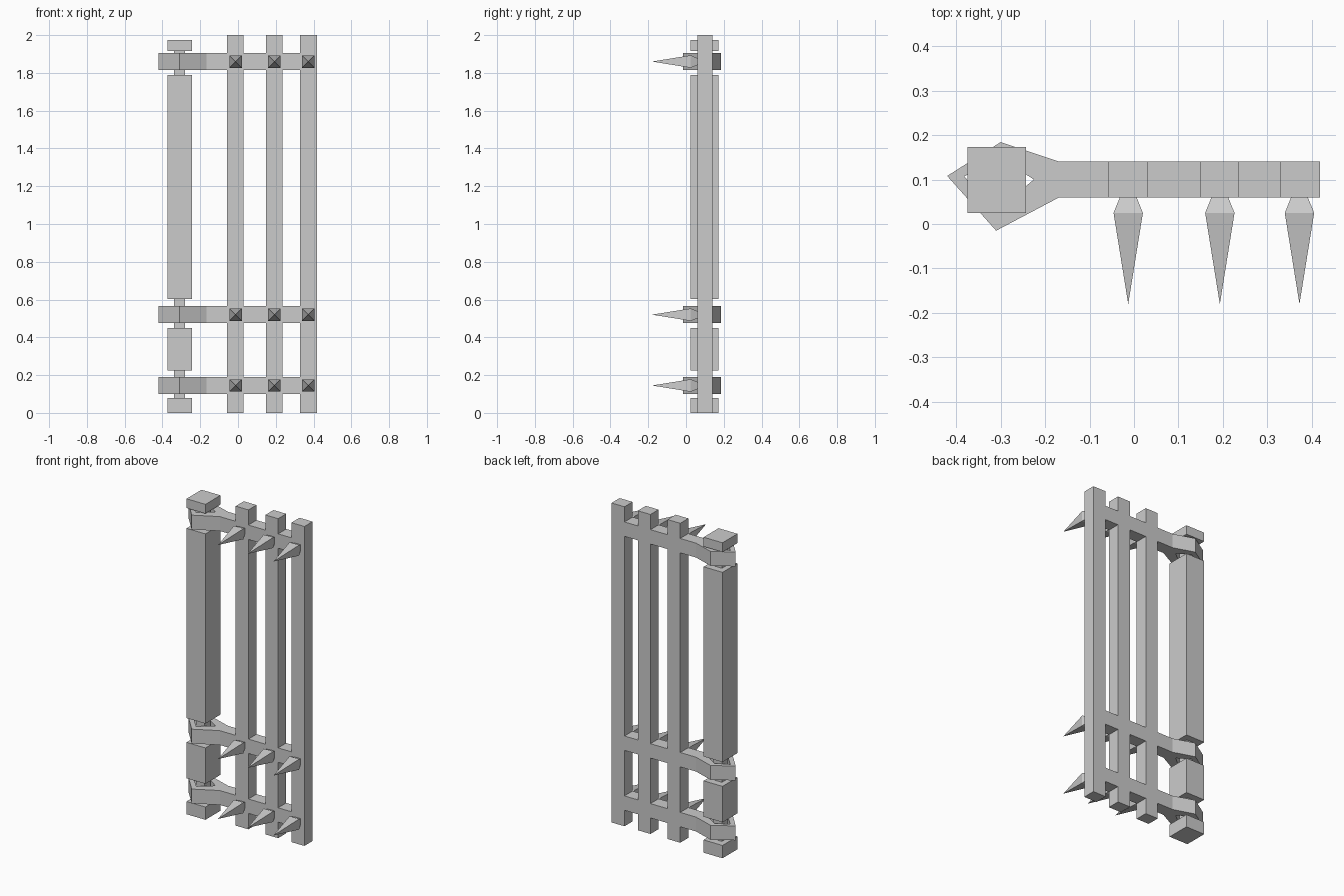
import bpy
import bmesh

cube = bpy.data.objects.get("Cube")
if cube:
    bpy.data.objects.remove(cube, do_unlink=True)

# One plain grey for everything
GREY = (0.6, 0.6, 0.6, 1.0)
mat = bpy.data.materials.new("plain grey")
mat.use_nodes = True
mat.diffuse_color = GREY
mat.node_tree.nodes["Principled BSDF"].inputs["Base Color"].default_value = GREY


def finish(name, bm):
    bmesh.ops.recalc_face_normals(bm, faces=bm.faces[:])
    mesh = bpy.data.meshes.new(name)
    bm.to_mesh(mesh)
    bm.free()
    mesh.materials.append(mat)
    obj = bpy.data.objects.new(name, mesh)
    bpy.context.collection.objects.link(obj)
    return obj


def box(name, x, y, z):
    """Box from (min, max) pairs."""
    bm = bmesh.new()
    bmesh.ops.create_cube(bm, size=1)
    for v in bm.verts:
        v.co = [r[0] + (r[1] - r[0]) * (c + 0.5) for r, c in zip((x, y, z), v.co)]
    return finish(name, bm)


def strap(name, z0, z1):
    """Hinge strap: flared ring around the pin, ending in a flat arm."""
    outer = [(-0.168, 0.14), (-0.30, 0.184), (-0.42, 0.108), (-0.31, -0.015), (-0.168, 0.06)]
    inner = [(-0.225, 0.10), (-0.30, 0.148), (-0.382, 0.107), (-0.31, 0.03)]
    arm = [(-0.058, 0.06), (-0.058, 0.14)]
    bm = bmesh.new()
    o, i, a = ([bm.verts.new((x, y, z0)) for x, y in pts] for pts in (outer, inner, arm))
    faces = [(o[0], o[1], i[1], i[0]), (o[1], o[2], i[2], i[1]),
             (o[2], o[3], i[3], i[2]), (o[3], o[4], i[0], i[3]),
             (o[4], o[0], i[0]), (o[4], a[0], a[1], o[0])]
    bottom = [bm.faces.new(f) for f in faces]
    top = bmesh.ops.extrude_face_region(bm, geom=bottom, use_keep_orig=True)["geom"]
    bmesh.ops.translate(bm, vec=(0, 0, z1 - z0),
                        verts=[g for g in top if isinstance(g, bmesh.types.BMVert)])
    return finish(name, bm)


def spike(name, x, z):
    """Square spike: narrow base, wide shoulder, long point towards the front."""
    bm = bmesh.new()
    rings = []
    for y, r in ((0.062, 0.018), (0.025, 0.033)):
        rings.append([bm.verts.new((x + sx * r, y, z + sz * r))
                      for sx, sz in ((-1, -1), (1, -1), (1, 1), (-1, 1))])
    tip = bm.verts.new((x, -0.18, z))
    base, wide = rings
    bm.faces.new(base)
    for k in range(4):
        n = (k + 1) % 4
        bm.faces.new((base[k], base[n], wide[n], wide[k]))
        bm.faces.new((wide[k], wide[n], tip))
    return finish(name, bm)


DEPTH = (0.06, 0.14)
BARS = [(-0.058, 0.03), (0.148, 0.236), (0.328, 0.418)]
RAILS = [(0.10, 0.19), (0.475, 0.565), (1.815, 1.905)]
SPIKE_X = [-0.013, 0.193, 0.372]

# Upright bars
for n, bar in enumerate(BARS, 1):
    box(f"upright_bar_{n}", bar, DEPTH, (0, 2))

# Cross rails, hinge straps and spikes
for n, (z0, z1) in enumerate(RAILS, 1):
    strap(f"hinge_strap_{n}", z0, z1)
    for k in range(2):
        box(f"cross_rail_{n}_{k + 1}", (BARS[k][1], BARS[k + 1][0]), DEPTH, (z0, z1))
    for k, x in enumerate(SPIKE_X, 1):
        spike(f"spike_{n}_{k}", x, (z0 + z1) / 2)

# Hinge post: square blocks on a thin pin
for n, z in enumerate([(0, 0.08), (0.225, 0.45), (0.602, 1.79), (1.917, 1.975)], 1):
    box(f"post_block_{n}", (-0.374, -0.243), (0.025, 0.173), z)
for n, z in enumerate([(0.08, 0.225), (0.45, 0.602), (1.79, 1.917)], 1):
    box(f"hinge_pin_{n}", (-0.34, -0.28), (0.07, 0.13), z)
